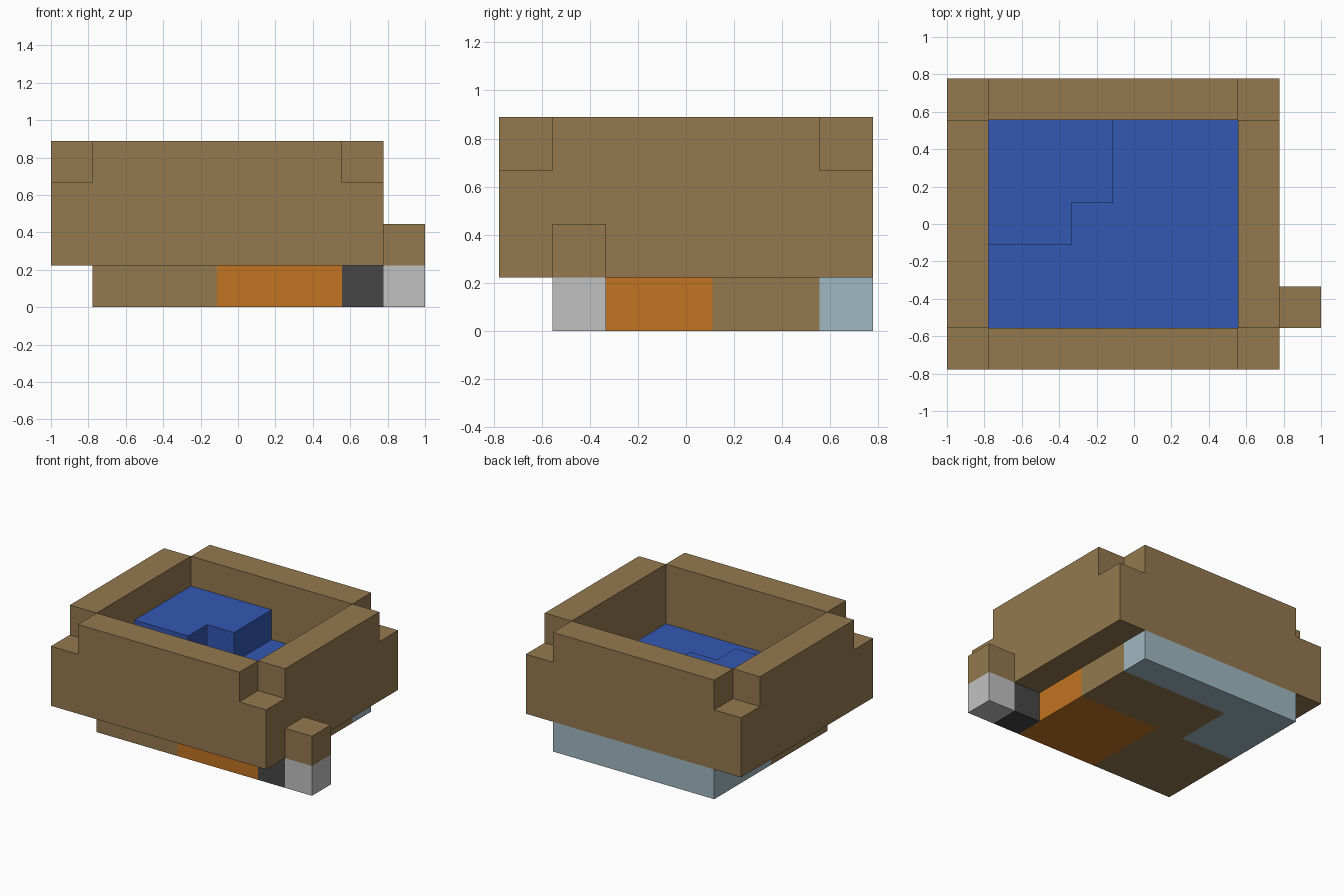
import bpy
import bmesh
from mathutils import Vector

if "Cube" in bpy.data.objects:
    bpy.data.objects.remove(bpy.data.objects["Cube"], do_unlink=True)

# The model sits on a block grid: 9 wide, 7 deep, 4 high
UNIT = 2 / 9
CENTRE = Vector((4.5, 3.5, 0))


def material(name, hex_code):
    """Flat material from an sRGB hex code."""
    parts = [int(hex_code[i:i + 2], 16) / 255 for i in (0, 2, 4)]
    rgb = [c / 12.92 if c <= 0.04045 else ((c + 0.055) / 1.055) ** 2.4 for c in parts]
    mat = bpy.data.materials.new(name)
    mat.use_nodes = True
    mat.diffuse_color = (*rgb, 1)
    mat.node_tree.nodes["Principled BSDF"].inputs["Base Color"].default_value = (*rgb, 1)
    return mat


wood = material("wood brown", "94794F")
water = material("water blue", "3357B3")
pale_blue = material("pale blue", "A0B8C2")
orange = material("orange", "C27322")
grey = material("light grey", "C0C1C0")
charcoal = material("charcoal", "464646")


def prism(name, outline, axis, start, end, mat):
    """Extrude an outline in grid cells along the x, y or z axis."""
    def place(point):
        coords = list(point)
        coords.insert("xyz".index(axis), start)
        return (Vector(coords) - CENTRE) * UNIT

    bm = bmesh.new()
    face = bm.faces.new([bm.verts.new(place(p)) for p in outline])
    top = bmesh.ops.extrude_face_region(bm, geom=[face])["geom"]
    shift = Vector([(end - start) * UNIT if a == axis else 0 for a in "xyz"])
    bmesh.ops.translate(bm, vec=shift, verts=[v for v in top if isinstance(v, bmesh.types.BMVert)])
    bmesh.ops.recalc_face_normals(bm, faces=bm.faces)
    mesh = bpy.data.meshes.new(name)
    bm.to_mesh(mesh)
    bm.free()
    mesh.materials.append(mat)
    obj = bpy.data.objects.new(name, mesh)
    bpy.context.collection.objects.link(obj)
    return obj


def rect(a0, b0, a1, b1):
    return [(a0, b0), (a1, b0), (a1, b1), (a0, b1)]


# Basin walls: the long walls carry the lowered corners
stepped = [(0, 1), (8, 1), (8, 3), (7, 3), (7, 4), (1, 4), (1, 3), (0, 3)]
for name, y in (("front_wall", 0), ("back_wall", 6)):
    prism(name, stepped, "y", y, y + 1, wood)
for name, x in (("right_wall", 0), ("left_wall", 7)):
    prism(name, rect(1, 1, 6, 4), "x", x, x + 1, wood)

# Water: full pool with a raised stepped corner
prism("pool_water", rect(1, 1, 7, 6), "z", 1, 2, water)
prism("raised_water", [(1, 3), (3, 3), (3, 4), (4, 4), (4, 6), (1, 6)], "z", 2, 3, water)

# Base layer under the basin
prism("base_wood", [(1, 1), (4, 1), (4, 4), (7, 4), (7, 6), (3, 6), (3, 4), (1, 4)],
      "z", 0, 1, wood)
prism("base_pale_corner", [(1, 4), (3, 4), (3, 6), (7, 6), (7, 7), (1, 7)], "z", 0, 1, pale_blue)
prism("base_orange_block", rect(4, 1, 7, 4), "z", 0, 1, orange)

# Side post and its link to the base
prism("post_link", rect(7, 1, 8, 2), "z", 0, 1, charcoal)
prism("post_foot", rect(8, 1, 9, 2), "z", 0, 1, grey)
prism("post_top", rect(8, 1, 9, 2), "z", 1, 2, wood)
